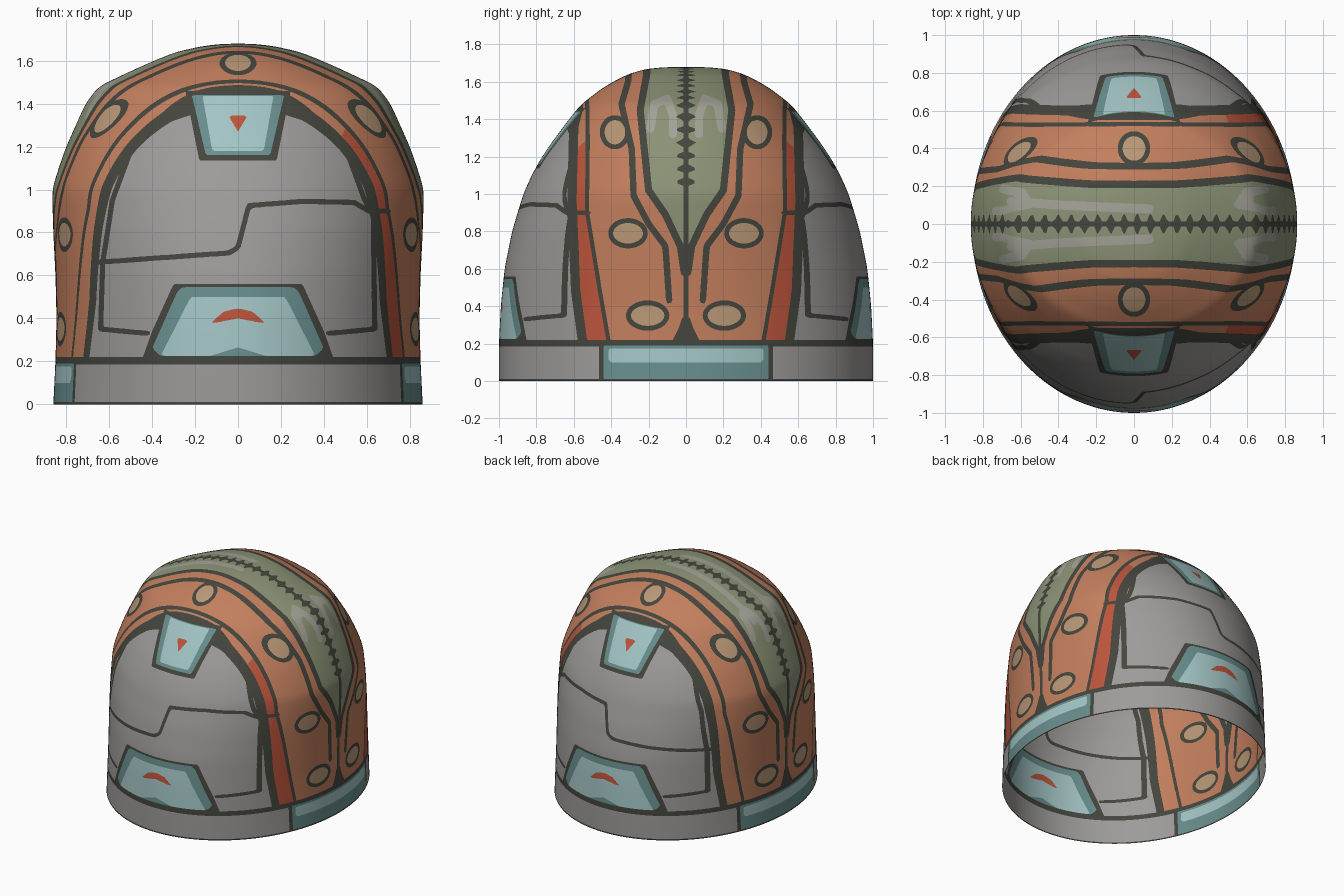
import bpy
import bmesh
import math
from mathutils import Vector

cube = bpy.data.objects.get("Cube")
if cube:
    bpy.data.objects.remove(cube, do_unlink=True)

STEP = 0.018

# Flat colours
COLOURS = {
    "grey": (.34, .33, .32), "orange": (.54, .21, .11), "red": (.5, .09, .045),
    "olive": (.26, .29, .18), "pale_olive": (.36, .36, .31), "dark_line": (.06, .06, .048),
    "teal": (.37, .56, .56), "dark_teal": (.14, .27, .27), "tan": (.48, .31, .18),
}
SLOTS = {name: i for i, name in enumerate(COLOURS)}


def make_material(name, rgb):
    mat = bpy.data.materials.new(name)
    mat.use_nodes = True
    colour = (*rgb, 1)
    mat.diffuse_color = colour
    mat.node_tree.nodes["Principled BSDF"].inputs["Base Color"].default_value = colour
    return mat


# Dome profile: half width, half depth, height
PROFILE = [(.86, 1, 0), (.85, 1, .2), (.845, .99, .4), (.85, .97, .6), (.86, .93, .8),
           (.866, .87, 1), (.835, .825, 1.1), (.8, .77, 1.2), (.755, .7, 1.3),
           (.71, .625, 1.4), (.65, .56, 1.48), (.48, .455, 1.56), (.39, .39, 1.6),
           (.29, .31, 1.64), (.17, .22, 1.667), (.09, .13, 1.677), (0, 0, 1.68)]


def fine_profile():
    rows = [Vector(PROFILE[0])]
    for a, b in zip(PROFILE, PROFILE[1:]):
        a, b = Vector(a), Vector(b)
        count = math.ceil((b - a).length / STEP)
        rows += [a.lerp(b, k / count) for k in range(1, count + 1)]
    for _ in range(8):
        inner = [(p + q * 2 + r) / 4 for p, q, r in zip(rows, rows[1:], rows[2:])]
        rows = [rows[0], *inner, rows[-1]]
    return rows


def build_half_dome(bm, columns=160):
    """Front half of an open elliptical dome."""
    rows = fine_profile()
    apex = bm.verts.new((0, 0, rows[-1].z))
    angles = [math.pi * j / columns for j in range(columns + 1)]
    rings = [[bm.verts.new((r.x * math.cos(t), -r.y * math.sin(t) if 0 < j < columns else 0, r.z))
              for j, t in enumerate(angles)] for r in rows[:-1]]
    for low, high in zip(rings, rings[1:]):
        for j in range(columns):
            bm.faces.new((low[j], high[j], high[j + 1], low[j + 1]))
    for j in range(columns):
        bm.faces.new((rings[-1][j], apex, rings[-1][j + 1]))


# Projections in which the painted shapes are drawn
def front(p):
    return p.x, p.z


def side(p):
    return -p.y, p.z


def top(p):
    return p.x, -p.y


def segment_distance(u, v, a, b):
    dx, dy = b[0] - a[0], b[1] - a[1]
    t = ((u - a[0]) * dx + (v - a[1]) * dy) / (dx * dx + dy * dy)
    t = min(1, max(0, t))
    return math.hypot(u - a[0] - t * dx, v - a[1] - t * dy)


def shape(view, points, half_width=None):
    """Signed distance to a filled outline, or to a stroke if a half width is given."""
    filled = half_width is None
    pairs = list(zip(points, points[1:] + points[:1] if filled else points[1:]))
    margin = STEP * 3 + (half_width or 0)
    us, vs = zip(*points)
    left, right = min(us) - margin, max(us) + margin
    low, high = min(vs) - margin, max(vs) + margin

    def field(p):
        u, v = view(p)
        if not (left < u < right and low < v < high):
            return 1
        distance = min(segment_distance(u, v, a, b) for a, b in pairs)
        if not filled:
            return distance - half_width
        inside = False
        for a, b in pairs:
            if (a[1] > v) != (b[1] > v):
                if u < a[0] + (v - a[1]) * (b[0] - a[0]) / (b[1] - a[1]):
                    inside = not inside
        return -distance if inside else distance
    return field


def oval(view, centre, ru, rv):
    def field(p):
        u, v = view(p)
        return (math.hypot((u - centre[0]) / ru, (v - centre[1]) / rv) - 1) * min(ru, rv)
    return field


def paint(bm, colour, field):
    """Cut the surface along the zero line of the field and colour the inside."""
    value = {}
    for v in bm.verts:
        f = field(v.co)
        value[v] = 0 if abs(f) < STEP / 25 else f
    crossing = [e for e in bm.edges if value[e.verts[0]] * value[e.verts[1]] < 0]
    for e in crossing:
        a, b = e.verts
        _, new = bmesh.utils.edge_split(e, a, value[a] / (value[a] - value[b]))
        value[new] = 0
    cut = [v for v, f in value.items() if f == 0]
    if cut:
        bmesh.ops.connect_verts(bm, verts=cut)
    for face in bm.faces:
        if sum(max(-1, min(1, value[v])) for v in face.verts) < 0:
            face.material_index = SLOTS[colour]


def mirrored(points):
    """Outline closed by its reflection; points on the axis are kept once."""
    return points + [(-x, z) for x, z in reversed(points) if x]


bm = bmesh.new()
build_half_dome(bm)

# Side bands, seams and crest
border = [(.575, 1.7), (.575, 1.46), (.6, 1.36), (.61, .97), (.59, .48), (.55, .19)]
inner_seam = [(.53, 1.6), (.525, 1.28), (.53, .91), (.46, .48), (.41, .19)]
band_seam = [(.3, 1.7), (.31, 1.6), (.345, 1.48), (.29, 1.24), (.28, .99),
             (.2, .84), (.11, .72), (.09, .43)]
crest = [(.21, 1.7), (.21, 1.64), (.245, 1.45), (.2, 1.02), (.11, .89), (.03, .72), (.01, .58)]
paint(bm, "orange", shape(side, [(-.1, .1), (-.1, 1.8)] + border))
red_panel = shape(side, [(.53, 1.29), (.575, 1.25), (.6, .97), (.57, .48), (.54, .19)]
                  + inner_seam[:1:-1])
paint(bm, "red", lambda p: red_panel(p) if p.x > 0 else 1)
paint(bm, "olive", shape(side, [(-.1, .58), (-.1, 1.8)] + crest))
paint(bm, "pale_olive", shape(side, [(.19, 1.35), (.17, 1.48), (.1, 1.51), (.07, 1.42),
                                     (.07, 1.32)], .022))
paint(bm, "pale_olive", shape(top, [(-.65, .12), (-.4, .1), (.08, .08)], .024))
for line, width in ((border, .025), (inner_seam, .011), (band_seam, .017), (crest, .019)):
    paint(bm, "dark_line", shape(side, line, width))


def centre_ridge(p):
    """Toothed dark line along the crest, plain lower down."""
    along = p.x if p.z > 1.45 else p.z
    teeth = max(0, math.sin(along * 90)) * .04 if p.z > 1 else 0
    return -p.y - .014 - teeth


paint(bm, "dark_line", centre_ridge)
paint(bm, "dark_line", shape(side, [(-.1, .36), (.02, .34), (.04, .28), (.08, .2), (-.1, .2)]))

# Round studs with dark rings
for view, centre, ru, rv in ((side, (.38, 1.33), .055, .065), (side, (.31, .79), .08, .055),
                             (side, (.205, .35), .09, .055), (top, (0, .4), .06, .065)):
    paint(bm, "dark_line", oval(view, centre, ru + .026, rv + .026))
    paint(bm, "tan", oval(view, centre, ru, rv))

# Panel lines on the front and back
step_line = [(-.67, .66), (-.04, .705), (0, .73), (.05, .925), (.3, .945), (.54, .94),
             (.61, .9), (.7, .9)]
left_line = [(.22, 1.36), (.38, 1.31), (.51, 1.17), (.59, .95), (.63, .88), (.637, .35), (.42, .33)]
right_line = [(-.22, 1.36), (-.37, 1.31), (-.5, 1.18), (-.585, .95), (-.63, .66),
              (-.64, .35), (-.42, .33)]
for line in (step_line, left_line, right_line):
    paint(bm, "dark_line", shape(front, line, .012))

# Bottom rim with side lugs
paint(bm, "dark_line", lambda p: p.z - .22)
paint(bm, "grey", lambda p: p.z - .185)
paint(bm, "dark_line", lambda p: p.z - .01)
for colour, depth, low, high in (("dark_line", .465, -.1, .21), ("dark_teal", .44, .01, .19),
                                 ("teal", .415, .1, .175)):
    paint(bm, colour, shape(side, [(-.1, low), (depth, low), (depth, high), (-.1, high)]))

# Upper badge with triangle
for colour, wide, narrow, low, high in (("dark_line", .245, .18, 1.135, 1.46),
                                        ("dark_teal", .215, .15, 1.16, 1.44),
                                        ("teal", .165, .12, 1.18, 1.435)):
    paint(bm, colour, shape(front, mirrored([(narrow, low), (wide, high)])))
paint(bm, "red", shape(front, [(-.045, 1.345), (.045, 1.345), (0, 1.27)]))

# Lower badge with curved mark
paint(bm, "dark_line", shape(front, mirrored([(.45, .2), (.4, .34), (.3, .56)])))
paint(bm, "dark_teal", shape(front, mirrored([(.36, .225), (.4, .26), (.285, .52), (.26, .545)])))
paint(bm, "teal", shape(front, mirrored([(0, .265), (.13, .225), (.36, .225), (.22, .5)])))
paint(bm, "red", shape(front, mirrored([(0, .4), (.13, .375), (.07, .43), (.01, .445)])))

# Shell object, mirrored front to back
mesh = bpy.data.meshes.new("helmet_shell")
bm.to_mesh(mesh)
bm.free()
for name, rgb in COLOURS.items():
    mesh.materials.append(make_material(name, rgb))
mesh.polygons.foreach_set("use_smooth", [True] * len(mesh.polygons))
shell = bpy.data.objects.new("helmet_shell", mesh)
bpy.context.collection.objects.link(shell)
mirror = shell.modifiers.new("front_to_back", "MIRROR")
mirror.use_axis = (False, True, False)
